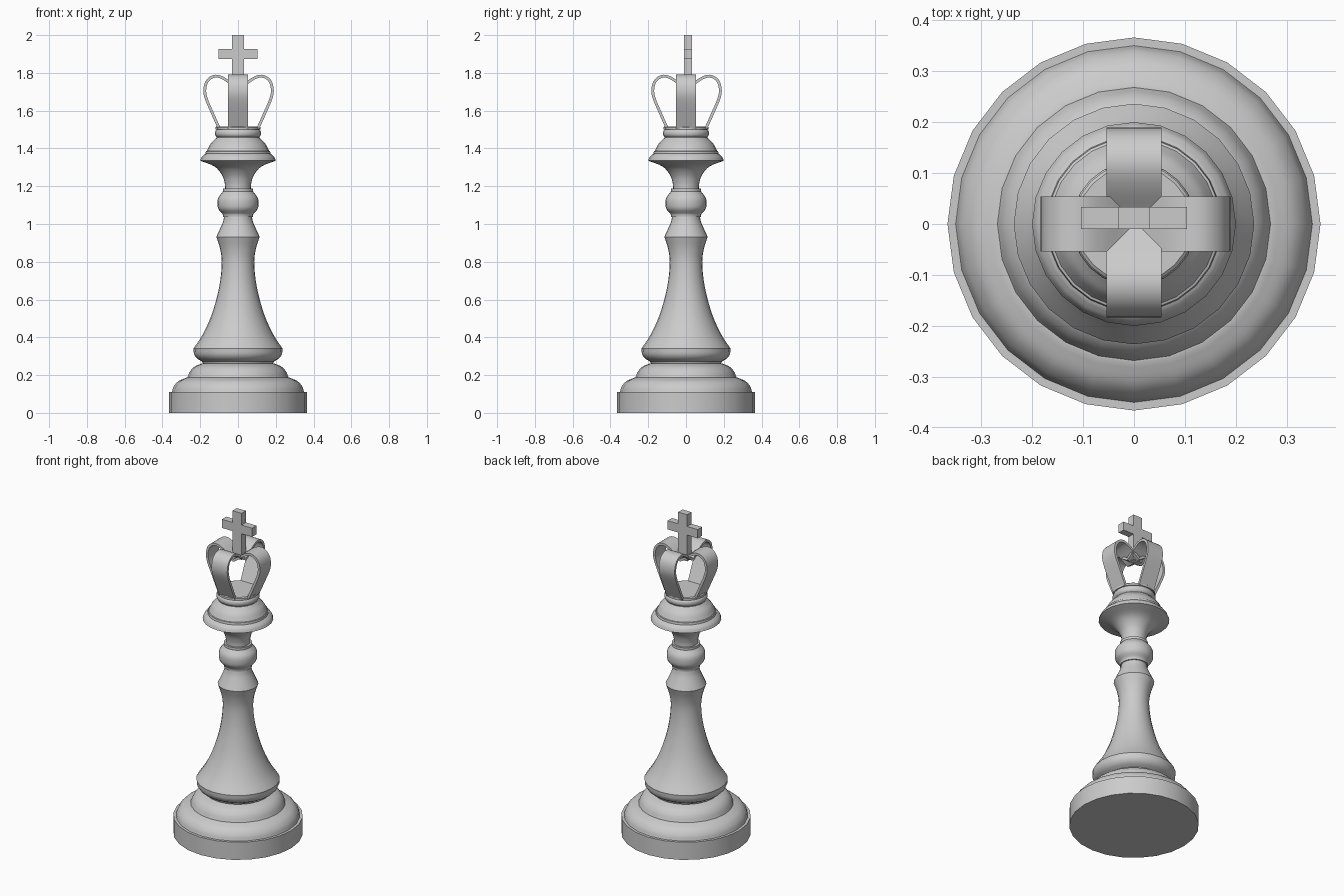
import bpy, bmesh, math
from mathutils import Vector

if "Cube" in bpy.data.objects:
    bpy.data.objects.remove(bpy.data.objects["Cube"])

grey = bpy.data.materials.new("plain grey")
grey.use_nodes = True
grey.diffuse_color = (0.6, 0.6, 0.6, 1)
grey.node_tree.nodes["Principled BSDF"].inputs["Base Color"].default_value = (0.6, 0.6, 0.6, 1)


def finish(name, bm, smooth=True):
    bmesh.ops.remove_doubles(bm, verts=bm.verts, dist=0.0005)
    bmesh.ops.recalc_face_normals(bm, faces=bm.faces)
    mesh = bpy.data.meshes.new(name)
    bm.to_mesh(mesh)
    bm.free()
    mesh.materials.append(grey)
    obj = bpy.data.objects.new(name, mesh)
    bpy.context.collection.objects.link(obj)
    if smooth:
        bpy.ops.object.select_all(action="DESELECT")
        obj.select_set(True)
        bpy.context.view_layer.objects.active = obj
        bpy.ops.object.shade_smooth_by_angle(angle=math.radians(35))
    return obj


def spline(points, steps=4):
    """Smooth curve through the points; two points stay a straight line."""
    p = [Vector(q) for q in points]
    if len(p) == 2:
        return p
    p = [2 * p[0] - p[1]] + p + [2 * p[-1] - p[-2]]
    out = []
    for a, b, c, d in zip(p, p[1:], p[2:], p[3:]):
        for i in range(steps):
            t = i / steps
            out.append(0.5 * (2 * b + (c - a) * t + (2 * a - 5 * b + 4 * c - d) * t * t
                              + (3 * b - a - 3 * c + d) * t ** 3))
    return out + [p[-2]]


def turned(name, sections, sides=24):
    """Lathe a chain of (radius, height) curves, closed at both ends."""
    bm = bmesh.new()
    line = [q for s in sections for q in spline(s)]
    line = [Vector((0, line[0].y))] + line + [Vector((0, line[-1].y))]
    verts = [bm.verts.new((r, 0, z)) for r, z in line]
    edges = [bm.edges.new(pair) for pair in zip(verts, verts[1:])]
    bmesh.ops.spin(bm, geom=verts + edges, axis=(0, 0, 1), cent=(0, 0, 0),
                   angle=math.tau, steps=sides)
    return finish(name, bm)


# Turned parts, from the foot upwards
turned("base", [
    [(.366, 0), (.366, .11)],
    [(.35, .11), (.34, .14), (.315, .168), (.272, .187)],
    [(.268, .187), (.254, .22), (.23, .245), (.19, .262)]])
turned("body", [
    [(.185, .26), (.19, .272)],
    [(.19, .272), (.217, .288), (.232, .31), (.236, .34)],
    [(.236, .34), (.19, .41), (.147, .5), (.115, .6), (.094, .7), (.086, .8), (.095, .87), (.115, .932)],
    [(.115, .932), (.095, .975), (.08, 1.01), (.073, 1.04)]])
turned("neck_bead", [
    [(.08, 1.038), (.08, 1.05)],
    [(.083, 1.055), (.104, 1.08), (.109, 1.11), (.104, 1.14), (.083, 1.168)],
    [(.08, 1.172), (.08, 1.187)]])
turned("collar", [
    [(.068, 1.18), (.07, 1.215), (.085, 1.26), (.125, 1.305), (.2, 1.335)],
    [(.2, 1.335), (.192, 1.355), (.177, 1.37)],
    [(.172, 1.372), (.17, 1.385)],
    [(.165, 1.387), (.148, 1.42), (.128, 1.442), (.113, 1.458)],
    [(.113, 1.46), (.121, 1.472), (.121, 1.488), (.113, 1.5)],
    [(.119, 1.5), (.119, 1.512)],
    [(.113, 1.517), (.11, 1.517)]])

# Two crossing crown bands, each a heart-shaped strip
half = [(.102, 1.505), (.14, 1.59), (.17, 1.66), (.179, 1.705), (.17, 1.75), (.143, 1.777),
        (.108, 1.782), (.07, 1.765), (.03, 1.735), (0, 1.715)]


def band(name, along_y, width=.108, thick=.015):
    curve = spline(half, 3)
    path = curve + [Vector((-q.x, q.y)) for q in reversed(curve[:-1])]
    bm = bmesh.new()
    rings = []
    for i, q in enumerate(path):
        tangent = path[min(i + 1, len(path) - 1)] - path[max(i - 1, 0)]
        normal = Vector((tangent.y, -tangent.x)).normalized() * thick / 2
        ring = []
        for side, s in ((-1, -1), (1, -1), (1, 1), (-1, 1)):
            r, z = q + normal * s
            w = side * width / 2
            ring.append(bm.verts.new((w, r + .003, z) if along_y else (r + .003, w, z)))
        rings.append(ring)
    for a, b in zip(rings, rings[1:]):
        for k in range(4):
            n = (k + 1) % 4
            bm.faces.new((a[k], a[n], b[n], b[k]))
    bm.faces.new(rings[0])
    bm.faces.new(rings[-1])
    return finish(name, bm)


band("crown_band_side", False)
band("crown_band_front", True)

# Cross finial: one extruded outline
w, arm, low, high, top, foot = .031, .104, 1.873, 1.927, 2.0, 1.71
right = [(w, foot), (w, low), (arm, low), (arm, high), (w, high), (w, top)]
outline = right + [(-x, z) for x, z in reversed(right)]
bm = bmesh.new()
face = bm.faces.new([bm.verts.new((x, -.01, z)) for x, z in outline])
extruded = bmesh.ops.extrude_face_region(bm, geom=[face])["geom"]
bmesh.ops.translate(bm, vec=(0, .043, 0),
                    verts=[g for g in extruded if isinstance(g, bmesh.types.BMVert)])
finish("cross", bm, smooth=False)
